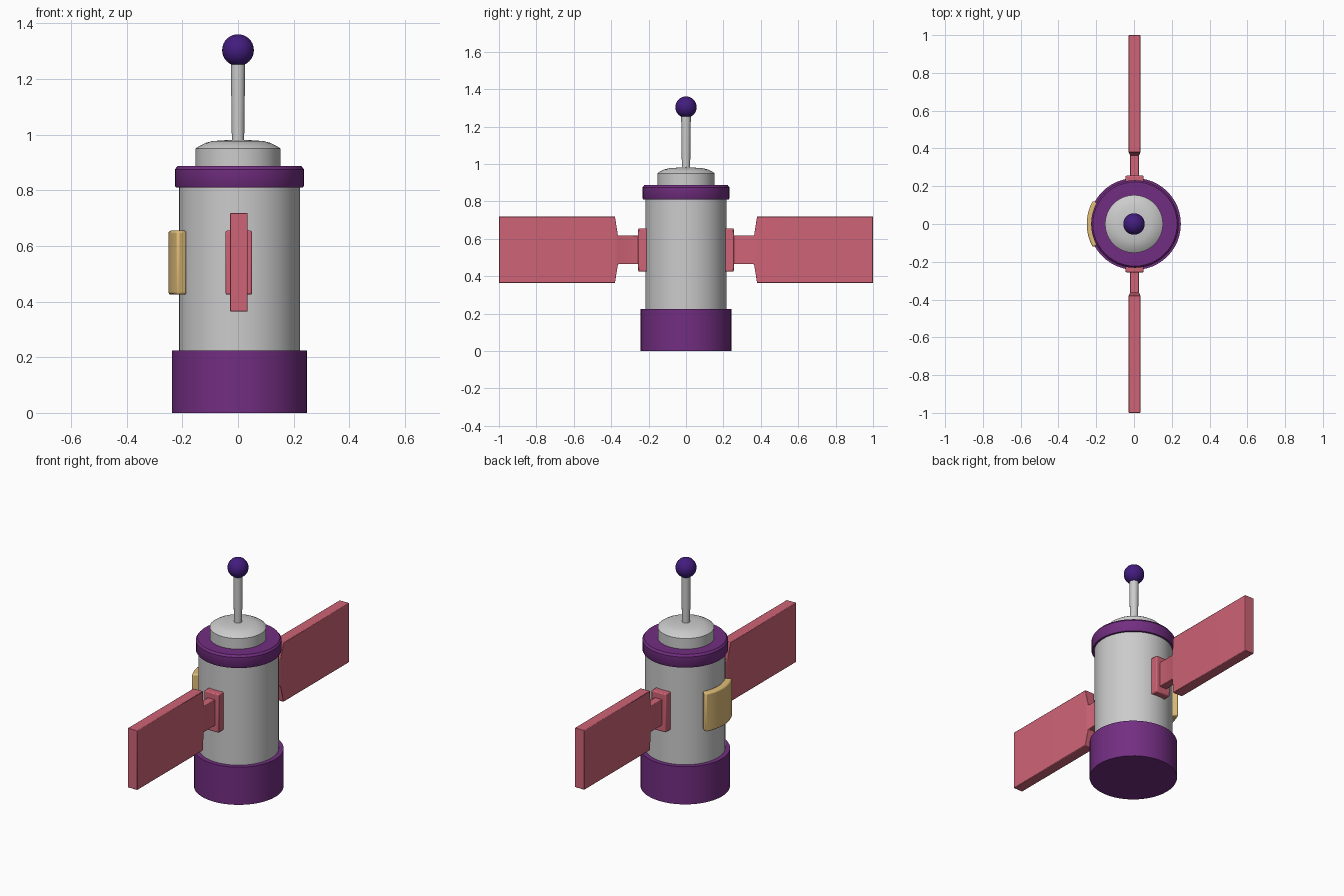
import bpy, bmesh, math

if "Cube" in bpy.data.objects:
    bpy.data.objects.remove(bpy.data.objects["Cube"])

CX = 0.005  # centre of the body


def material(name, rgb):
    m = bpy.data.materials.new(name)
    m.diffuse_color = (*rgb, 1)
    m.use_nodes = True
    m.node_tree.nodes["Principled BSDF"].inputs["Base Color"].default_value = m.diffuse_color
    return m


PURPLE = material("purple", (0.17, 0.027, 0.22))
INDIGO = material("indigo", (0.055, 0.012, 0.21))
PINK = material("pink", (0.62, 0.125, 0.18))
GOLD = material("gold", (0.75, 0.51, 0.19))


def finish(bm, name, mat=None, bevel=0.0, angle=35):
    bmesh.ops.recalc_face_normals(bm, faces=bm.faces)
    me = bpy.data.meshes.new(name)
    bm.to_mesh(me)
    bm.free()
    ob = bpy.data.objects.new(name, me)
    bpy.context.collection.objects.link(ob)
    if mat:
        me.materials.append(mat)
    if bevel:
        b = ob.modifiers.new("bevel", 'BEVEL')
        b.width, b.segments, b.limit_method = bevel, 2, 'ANGLE'
    bpy.ops.object.select_all(action='DESELECT')
    ob.select_set(True)
    bpy.context.view_layer.objects.active = ob
    bpy.ops.object.shade_smooth_by_angle(angle=math.radians(angle))
    return ob


def loft(bm, rings):
    """Skin equal-length closed rings of points and cap both ends."""
    vs = [[bm.verts.new(p) for p in r] for r in rings]
    n = len(vs[0])
    for a, b in zip(vs, vs[1:]):
        for i in range(n):
            bm.faces.new((a[i], a[(i + 1) % n], b[(i + 1) % n], b[i]))
    bm.faces.new(vs[0])
    bm.faces.new(vs[-1])


def lathe(name, profile, mat=None, cx=CX, sides=48):
    bm = bmesh.new()
    turn = [math.tau * i / sides for i in range(sides)]
    loft(bm, [[(cx + r * math.cos(t), r * math.sin(t), z) for t in turn]
              for r, z in profile])
    return finish(bm, name, mat)


# Round body stack
lathe("base_ring", [(0.243, 0), (0.243, 0.225), (0.21, 0.225)], PURPLE)
lathe("body", [(0.217, 0.2), (0.217, 0.83)])
lathe("top_collar", [(0.21, 0.81), (0.228, 0.81), (0.232, 0.816), (0.232, 0.875),
                     (0.223, 0.887), (0.14, 0.887)], PURPLE)
lathe("top_cap", [(0.153, 0.87), (0.153, 0.95), (0.14, 0.959), (0.118, 0.97),
                  (0.093, 0.977), (0.05, 0.98), (0.02, 0.981)], cx=0)
lathe("antenna_mast", [(0.022, 0.97), (0.026, 1.27)], cx=0, sides=24)

# Antenna ball
bm = bmesh.new()
bmesh.ops.create_uvsphere(bm, u_segments=32, v_segments=20, radius=0.057)
bmesh.ops.translate(bm, verts=bm.verts, vec=(0, 0, 1.304))
finish(bm, "antenna_ball", INDIGO)


def box_rings(side, sections, cx=0.003):
    return [[(cx - h, side * y, z0), (cx + h, side * y, z0),
             (cx + h, side * y, z1), (cx - h, side * y, z1)]
            for y, h, z0, z1 in sections]


# Side panels with their mounting blocks
for side, label in ((-1, "front"), (1, "back")):
    bm = bmesh.new()
    loft(bm, box_rings(side, [(0.22, 0.024, 0.464, 0.618), (0.364, 0.024, 0.464, 0.618),
                              (0.38, 0.031, 0.364, 0.719), (1.0, 0.031, 0.364, 0.719)]))
    finish(bm, label + "_panel", PINK, 0.003)
    bm = bmesh.new()
    loft(bm, box_rings(side, [(0.2, 0.048, 0.425, 0.655), (0.256, 0.048, 0.425, 0.655)]))
    finish(bm, label + "_mount", PINK, 0.006)

# Curved hatch on the left side
bm = bmesh.new()
rings = []
for i in range(13):
    t = math.pi + math.radians(-29 + 58 * i / 12)
    rings.append([(CX + r * math.cos(t), r * math.sin(t), z)
                  for r, z in ((0.215, 0.425), (0.255, 0.425), (0.255, 0.655), (0.215, 0.655))])
loft(bm, rings)
finish(bm, "side_hatch", GOLD, 0.008)
